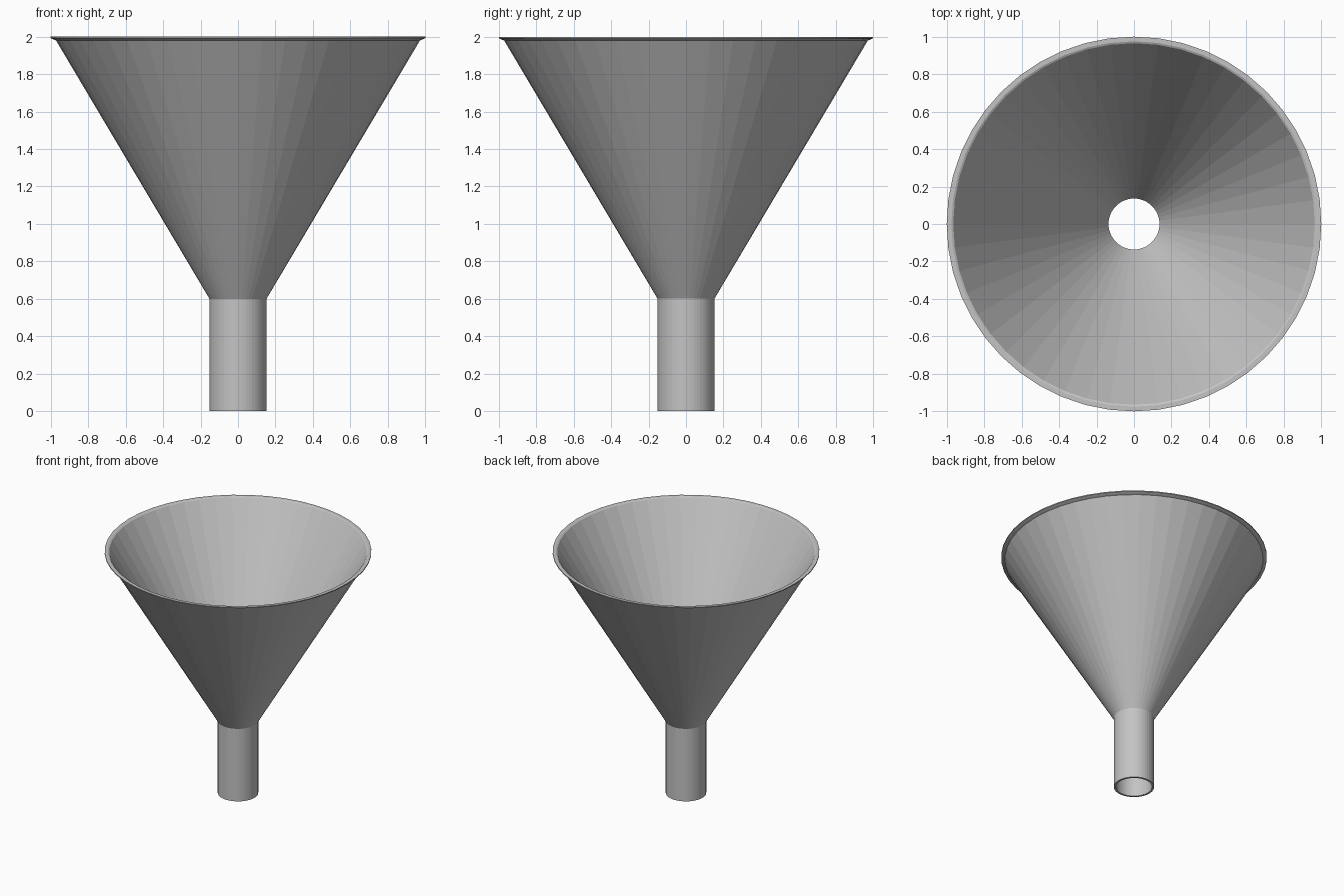
import bpy
import bmesh
from math import cos, sin, tau

SIDES = 48

cube = bpy.data.objects.get("Cube")
if cube:
    bpy.data.objects.remove(cube, do_unlink=True)

# Plain grey for the whole funnel
grey = bpy.data.materials.new("plain_grey")
grey.use_nodes = True
colour = (0.55, 0.55, 0.55, 1)
grey.diffuse_color = colour
grey.node_tree.nodes["Principled BSDF"].inputs["Base Color"].default_value = colour


def lathe(name, *profiles):
    """Turn (radius, height) profiles around z; a rising profile faces outward."""
    bm = bmesh.new()
    for profile in profiles:
        rings = [[bm.verts.new((r * cos(tau * i / SIDES), r * sin(tau * i / SIDES), z))
                  for i in range(SIDES)] for r, z in profile]
        for low, high in zip(rings, rings[1:]):
            for i in range(SIDES):
                j = (i + 1) % SIDES
                bm.faces.new((low[i], low[j], high[j], high[i]))
    mesh = bpy.data.meshes.new(name)
    bm.to_mesh(mesh)
    bm.free()
    mesh.materials.append(grey)
    obj = bpy.data.objects.new(name, mesh)
    bpy.context.collection.objects.link(obj)
    return obj


# Key points of the wall, shared by neighbouring parts
outer_neck, inner_neck = (0.152, 0.6), (0.136, 0.61)
outer_brim, inner_brim = (0.972, 1.98), (0.965, 1.995)

# Straight tube, open at both ends
lathe("spout", [inner_neck, (0.136, 0), (0.152, 0), outer_neck])

# Conical wall, outside and inside
lathe("cone", [outer_neck, outer_brim], [inner_brim, inner_neck])

# Thin lip around the mouth
lathe("rim", [outer_brim, (0.985, 1.985), (1, 1.992), (1, 2), (0.975, 2), inner_brim])
